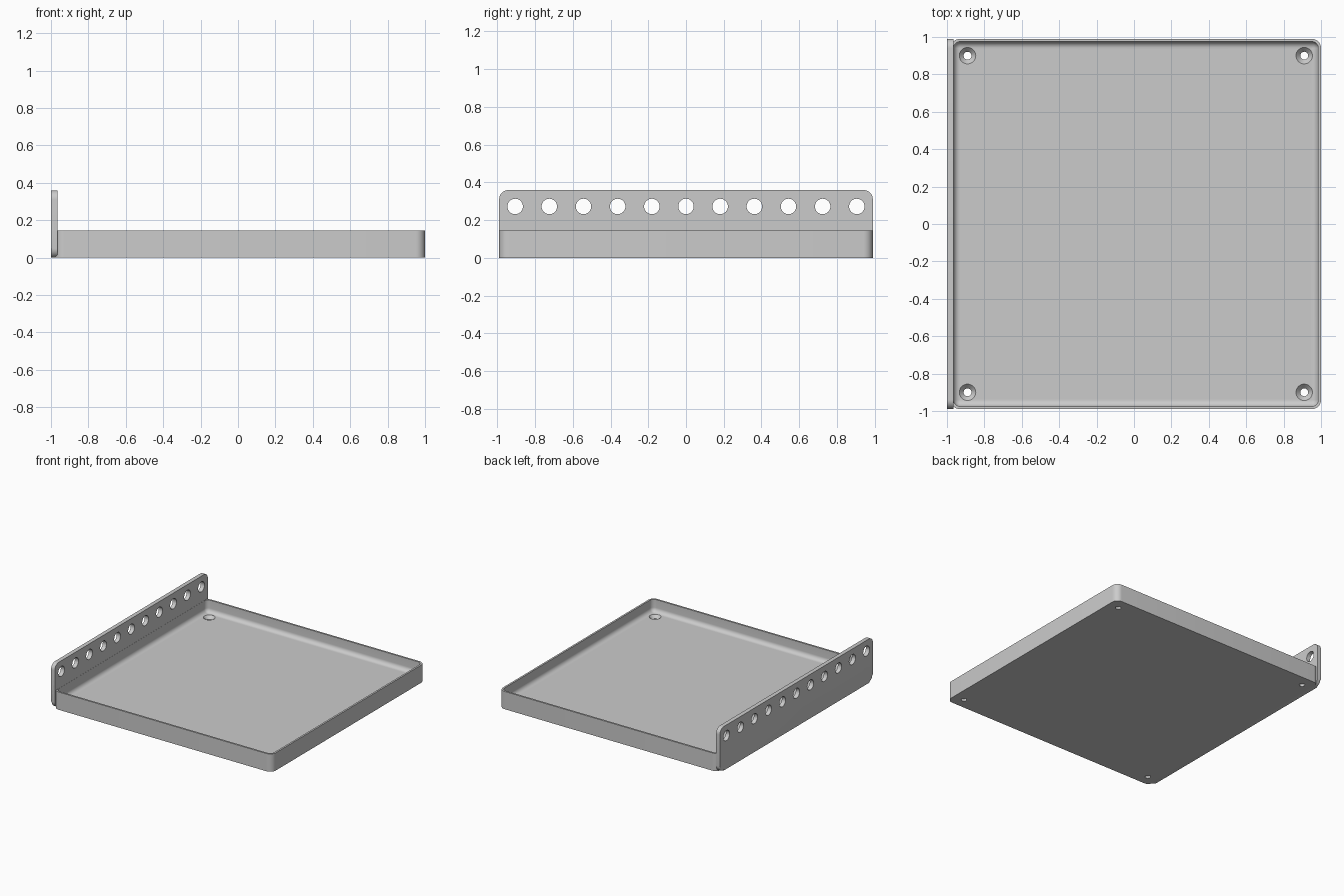
import bpy, bmesh, math
from mathutils import Matrix, Vector

if "Cube" in bpy.data.objects:
    bpy.data.objects.remove(bpy.data.objects["Cube"], do_unlink=True)

grey = bpy.data.materials.new("light grey")
grey.use_nodes = True
COLOUR = (0.6, 0.6, 0.6, 1)
grey.diffuse_color = COLOUR
grey.node_tree.nodes["Principled BSDF"].inputs["Base Color"].default_value = COLOUR


def rounded_rect(w, h, r, z, steps=8):
    """Counter-clockwise ring of points around a rounded rectangle."""
    pts = []
    for k, (sx, sy) in enumerate([(1, 1), (-1, 1), (-1, -1), (1, -1)]):
        for i in range(steps + 1):
            a = math.pi / 2 * (k + i / steps)
            pts.append((sx * (w / 2 - r) + r * math.cos(a),
                        sy * (h / 2 - r) + r * math.sin(a), z))
    return pts


def circle(r, z, n=32):
    return [(r * math.cos(math.tau * i / n), r * math.sin(math.tau * i / n), z)
            for i in range(n)]


def loft(bm, rings, matrix):
    """Closed solid skinned through rings of equal length."""
    loops = [[bm.verts.new(matrix @ Vector(p)) for p in ring] for ring in rings]
    n = len(loops[0])
    for a, b in zip(loops, loops[1:]):
        for i in range(n):
            j = (i + 1) % n
            bm.faces.new((a[i], a[j], b[j], b[i]))
    bm.faces.new(loops[0][::-1])
    bm.faces.new(loops[-1])


def make_object(name, bm):
    bmesh.ops.recalc_face_normals(bm, faces=bm.faces)
    mesh = bpy.data.meshes.new(name)
    bm.to_mesh(mesh)
    bm.free()
    mesh.materials.append(grey)
    obj = bpy.data.objects.new(name, mesh)
    bpy.context.collection.objects.link(obj)
    return obj


def cut_and_smooth(obj, cutter):
    mod = obj.modifiers.new("holes", "BOOLEAN")
    mod.object = cutter
    mod.solver = "EXACT"
    bpy.ops.object.select_all(action="DESELECT")
    obj.select_set(True)
    bpy.context.view_layer.objects.active = obj
    bpy.ops.object.modifier_apply(modifier=mod.name)
    bpy.data.objects.remove(cutter, do_unlink=True)
    bpy.ops.object.shade_smooth_by_angle(angle=math.radians(30))


SIZE, RIM, FLOOR, WALL, FILLET, CORNER = 1.98, 0.145, 0.045, 0.015, 0.035, 0.05
CENTRE = Matrix.Translation((0.01, 0, 0))

# Tray: outer wall, rim, inner wall and rounded transition to the floor
sections = [(0, 0), (0, RIM), (WALL, RIM)]
for i in range(9):
    a = math.pi / 2 * i / 8
    sections.append((WALL + FILLET * (1 - math.cos(a)),
                     FLOOR + FILLET * (1 - math.sin(a))))
bm = bmesh.new()
loft(bm, [rounded_rect(SIZE - 2 * d, SIZE - 2 * d, max(CORNER - d, 0.002), z)
          for d, z in sections], CENTRE)
tray = make_object("tray", bm)

# Countersunk screw holes in the four corners
bm = bmesh.new()
for sx in (-1, 1):
    for sy in (-1, 1):
        loft(bm, [circle(0.021, -0.02), circle(0.021, 0.02),
                  circle(0.044, FLOOR), circle(0.044, FLOOR + 0.02)],
             CENTRE @ Matrix.Translation((0.9 * sx, 0.9 * sy, 0)))
cut_and_smooth(tray, make_object("screw_hole_cutter", bm))

# Upright side plate; local x, y, z map to world y, z, x
HEIGHT, THICK = 0.36, 0.034
TURN = Matrix(((0, 0, 1, -1), (1, 0, 0, 0), (0, 1, 0, 0), (0, 0, 0, 1)))
bm = bmesh.new()
loft(bm, [rounded_rect(SIZE, HEIGHT, CORNER, z) for z in (0, THICK)],
     TURN @ Matrix.Translation((0, HEIGHT / 2, 0)))
# Softened lower outside edge
low = [e for e in bm.edges
       if all(v.co.z < CORNER + 0.001 and v.co.x < -0.99 for v in e.verts)]
bmesh.ops.bevel(bm, geom=low, offset=0.012, segments=4, affect="EDGES", profile=0.5)
plate = make_object("side_plate", bm)

# Row of round holes along the plate
bm = bmesh.new()
for i in range(-5, 6):
    loft(bm, [circle(0.041, -0.02), circle(0.041, THICK + 0.02)],
         TURN @ Matrix.Translation((0.181 * i, 0.273, 0)))
cut_and_smooth(plate, make_object("plate_hole_cutter", bm))
